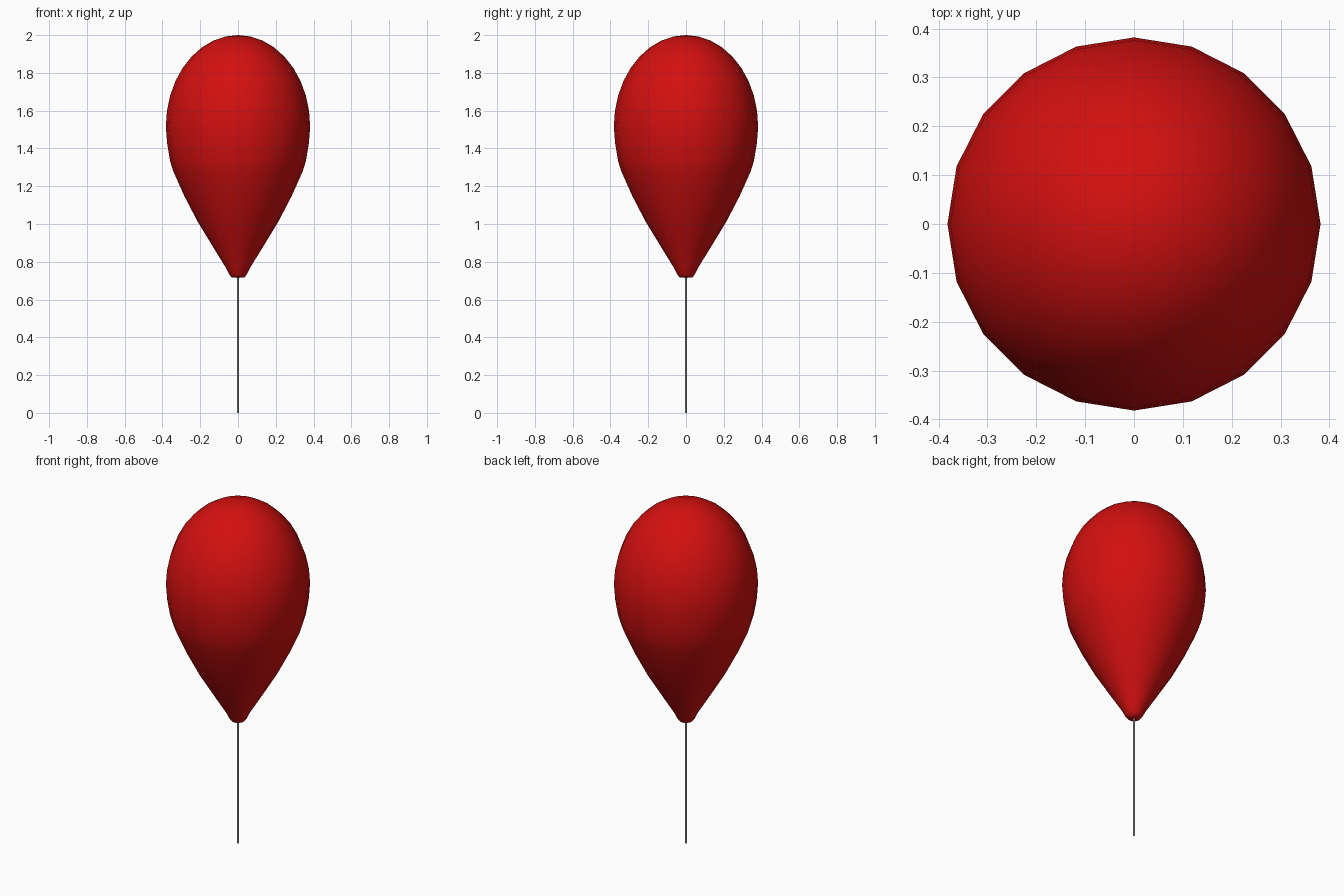
import bpy, bmesh, math

if "Cube" in bpy.data.objects:
    bpy.data.objects.remove(bpy.data.objects["Cube"])


def lathe(name, profile, sides, color=None):
    """Revolve (radius, z) points around z; zero radius makes a pole."""
    bm = bmesh.new()
    rings = []
    for r, z in profile:
        n = 1 if r == 0 else sides
        rings.append([bm.verts.new((r * math.cos(2 * math.pi * i / sides),
                                    r * math.sin(2 * math.pi * i / sides), z)) for i in range(n)])
    for a, b in zip(rings, rings[1:]):
        for i in range(sides):
            j = (i + 1) % sides
            quad = [a[i % len(a)], a[j % len(a)], b[j % len(b)], b[i % len(b)]]
            bm.faces.new(list(dict.fromkeys(quad)))
    bmesh.ops.recalc_face_normals(bm, faces=bm.faces)
    mesh = bpy.data.meshes.new(name)
    bm.to_mesh(mesh)
    bm.free()
    obj = bpy.data.objects.new(name, mesh)
    bpy.context.collection.objects.link(obj)
    if color:
        mat = bpy.data.materials.new(name + "_material")
        mat.diffuse_color = color
        mat.use_nodes = True
        mat.node_tree.nodes["Principled BSDF"].inputs["Base Color"].default_value = mat.diffuse_color
        mesh.materials.append(mat)
    return obj


# Balloon: tapered neck below, half ellipsoid above
profile = [(0, 0.715), (0.033, 0.717), (0.047, 0.733), (0.065, 0.77), (0.13, 0.875),
           (0.215, 1.015), (0.285, 1.15), (0.343, 1.28), (0.36, 1.335), (0.375, 1.425)]
for k in range(10):
    a = math.radians(10 * k)
    if k < 9:
        profile.append((0.382 * math.cos(a), 1.515 + 0.485 * math.sin(a)))
    else:
        profile.append((0, 2.0))
balloon = lathe("balloon", profile, 20, (0.65, 0.005, 0.005, 1))
balloon.data.polygons.foreach_set("use_smooth", [True] * len(balloon.data.polygons))

# String hanging down to the ground
lathe("string", [(0, 0), (0.005, 0), (0.005, 0.74), (0, 0.74)], 8)
